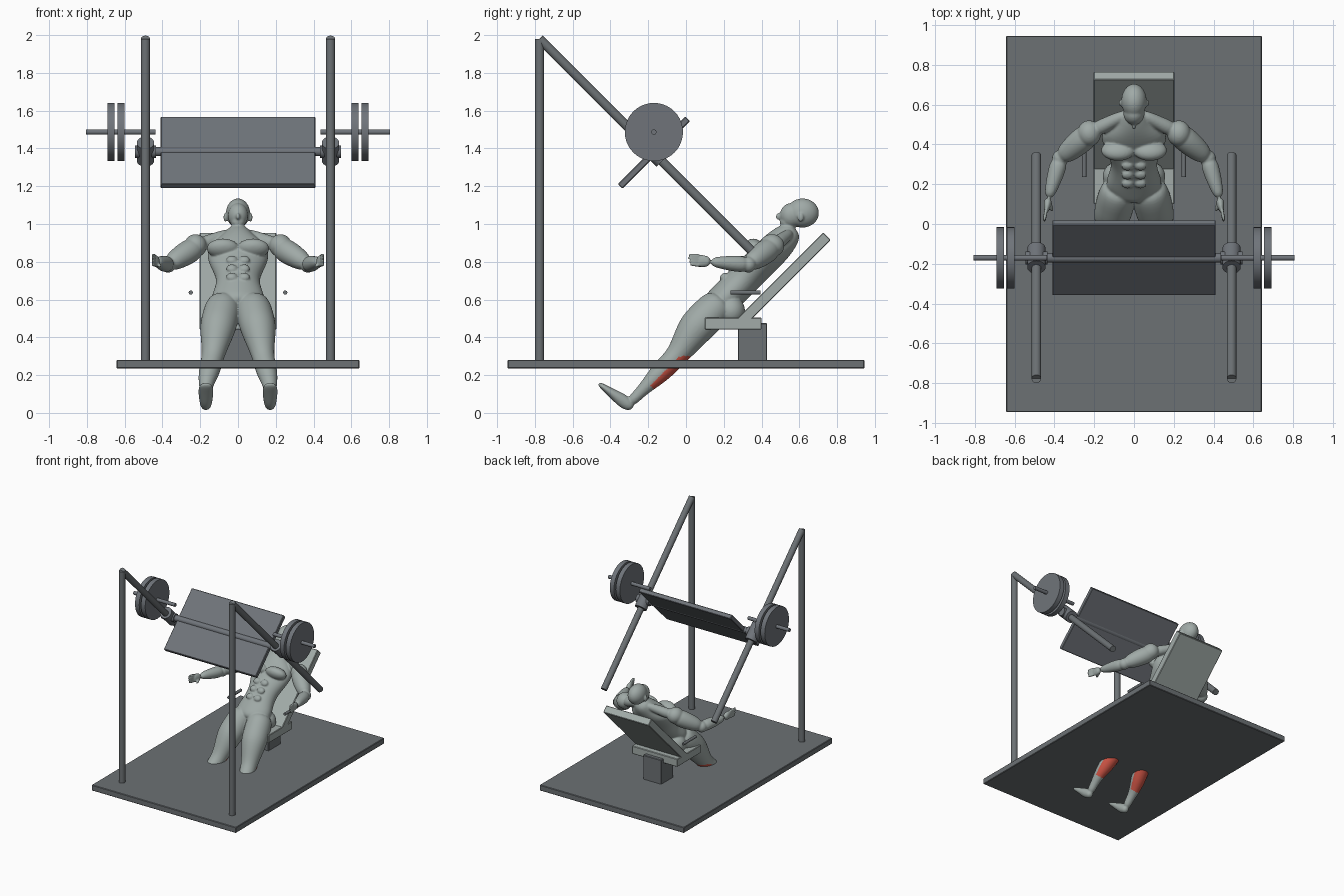
import bpy, bmesh, math
from mathutils import Vector, Matrix

if "Cube" in bpy.data.objects:
    bpy.data.objects.remove(bpy.data.objects["Cube"], do_unlink=True)


def material(name, red, green, blue):
    mat = bpy.data.materials.new(name)
    mat.use_nodes = True
    mat.diffuse_color = (red, green, blue, 1)
    shader = mat.node_tree.nodes["Principled BSDF"]
    shader.inputs["Base Color"].default_value = mat.diffuse_color
    return mat


frame_grey = material("frame grey", 0.15, 0.165, 0.175)
sled_steel = material("sled steel", 0.16, 0.175, 0.195)
pad_grey = material("pad grey green", 0.36, 0.41, 0.395)
figure_grey = material("figure grey green", 0.35, 0.4, 0.385)
calf_red = material("calf red", 0.62, 0.09, 0.06)


def finish(bm, name, mat):
    mesh = bpy.data.meshes.new(name)
    bmesh.ops.recalc_face_normals(bm, faces=bm.faces)
    bm.to_mesh(mesh)
    bm.free()
    mesh.materials.append(mat)
    obj = bpy.data.objects.new(name, mesh)
    bpy.context.scene.collection.objects.link(obj)
    return obj


def box(name, center, size, mat, tilt=0):
    bm = bmesh.new()
    bmesh.ops.create_cube(bm, size=1, matrix=Matrix.Diagonal((*size, 1)))
    bmesh.ops.bevel(bm, geom=bm.edges[:], offset=0.004, segments=1, affect='EDGES')
    obj = finish(bm, name, mat)
    obj.location = center
    obj.rotation_euler.x = math.radians(tilt)


def rod(name, start, end, radius, mat):
    start, end = Vector(start), Vector(end)
    axis = end - start
    bm = bmesh.new()
    bmesh.ops.create_cone(bm, cap_ends=True, segments=40, radius1=radius,
                          radius2=radius, depth=axis.length)
    obj = finish(bm, name, mat)
    obj.location = (start + end) / 2
    obj.rotation_euler = axis.to_track_quat('Z', 'Y').to_euler()
    bpy.ops.object.select_all(action='DESELECT')
    bpy.context.view_layer.objects.active = obj
    obj.select_set(True)
    bpy.ops.object.shade_smooth_by_angle()


# Platform, seat and backrest
box("platform", (0, 0, 0.258), (1.285, 1.89, 0.046), frame_grey)
box("seat_post", (0, 0.352, 0.375), (0.16, 0.155, 0.2), frame_grey)
box("seat", (0, 0.25, 0.473), (0.405, 0.3, 0.064), pad_grey)
box("backrest", (0, 0.518, 0.707), (0.405, 0.645, 0.057), pad_grey, tilt=45)

# Frame, collars and weights on both sides
sled_y, sled_z, bar_z = -0.17, 1.383, 1.487
tube = 0.024
for side, sign in (("left", 1), ("right", -1)):
    x = 0.49 * sign
    top = Vector((x, -0.775, 1.98))
    slope = Vector((0, 1, -1))
    rod(side + "_post", (x, top.y, 0.27), top, tube, frame_grey)
    rod(side + "_rail", top, top + slope * 1.12, tube, frame_grey)
    middle = Vector((x, sled_y, sled_z))
    rod(side + "_collar", middle - slope * 0.047, middle + slope * 0.047, 0.046, sled_steel)
    across = Vector((0.056 * sign, 0, 0))
    rod(side + "_collar_hub", middle - across, middle + across, 0.033, sled_steel)

    def on_bar(distance):
        return Vector((distance * sign, sled_y, bar_z))

    rod(side + "_weight_bar", on_bar(0.437), on_bar(0.805), 0.014, sled_steel)
    for place, inner in (("inner", 0.6), ("outer", 0.653)):
        rod(f"{side}_{place}_weight", on_bar(inner), on_bar(inner + 0.037), 0.154, sled_steel)
    handle = Vector((0.25 * sign, 0.235, 0.637))
    rod(side + "_handle", handle, handle + Vector((0, 0.16, 0)), 0.011, frame_grey)

# Sliding foot plate
box("foot_plate", (0, sled_y, sled_z - 0.005), (0.82, 0.505, 0.034), sled_steel, tilt=45)
rod("cross_bar", (-0.54, sled_y, sled_z), (0.54, sled_y, sled_z), tube, sled_steel)

# Figure: overlapping tapered forms, fused afterwards
body = bmesh.new()


def along(start, end, count):
    return [start.lerp(end, i / (count - 1)) for i in range(count)]


def reclined(x, y, lift=0.0):
    """Point on the leaning body axis, raised by lift."""
    return Vector((x, y, y + 0.4 + lift))


def limb(centers, widths, depths=None, sides=12):
    rings = []
    last = len(centers) - 1
    for i, center in enumerate(centers):
        axis = (centers[min(i + 1, last)] - centers[max(i - 1, 0)]).normalized()
        across = Vector((1, 0, 0))
        across = (across - axis * across.dot(axis)).normalized() * widths[i]
        front = axis.cross(across.normalized()) * (depths or widths)[i]
        angles = [math.tau * k / sides for k in range(sides)]
        rings.append([body.verts.new(center + across * math.cos(a) + front * math.sin(a))
                      for a in angles])
    for lower, upper in zip(rings, rings[1:]):
        for k in range(sides):
            body.faces.new((lower[k - 1], lower[k], upper[k], upper[k - 1]))
    body.faces.new(rings[0])
    body.faces.new(rings[-1])


def blob(center, size, tilt=0):
    turn = Matrix.Rotation(math.radians(tilt), 4, 'X')
    matrix = Matrix.Translation(center) @ turn @ Matrix.Diagonal((*size, 1))
    bmesh.ops.create_uvsphere(body, u_segments=16, v_segments=10, radius=1, matrix=matrix)


# Leg: knees drift outward and sag below the body axis
leg_widths = (0.08, 0.1, 0.1, 0.1, 0.08, 0.06, 0.06, 0.055, 0.04, 0.03, 0.03)
leg_path = []
for i in range(len(leg_widths)):
    y = 0.2 - i / 20
    sag = min(0.05, max(0, 0.05 - y) / 2)
    leg_path.append(reclined(min(0.17, 0.12 - y / 4), y, -sag))
limb(leg_path, leg_widths)

# Foot, from heel to toes
heel, toes = Vector((0.17, -0.28, 0.025)), Vector((0.17, -0.465, 0.157))
limb(along(heel, toes, 5), (0.025, 0.035, 0.04, 0.043, 0.034), (0.025, 0.04, 0.03, 0.02, 0.012))

# Arm and hand
shoulder, elbow = Vector((0.21, 0.465, 0.885)), Vector((0.37, 0.33, 0.785))
wrist, knuckles = Vector((0.43, 0.13, 0.8)), Vector((0.44, 0.06, 0.806))
limb(along(shoulder, elbow, 4), (0.06, 0.068, 0.06, 0.043))
limb(along(elbow, wrist, 4), (0.045, 0.045, 0.036, 0.024))
limb(along(wrist, knuckles, 3), (0.022, 0.019, 0.014), (0.025, 0.034, 0.035))
blob(elbow, (0.043, 0.043, 0.043))
for finger in range(4):
    root = knuckles + Vector((0, 0.02, 0.017 * (finger - 1.5)))
    tip = root + Vector((0.012, -0.075 + 0.006 * abs(finger - 2), 0.006))
    limb(along(root, tip, 3), (0.01, 0.01, 0.008), sides=8)
limb(along(wrist, knuckles - Vector((0.03, 0, 0.035)), 3), (0.012, 0.012, 0.008), sides=8)

# Shoulder, chest, stomach and hip muscles
blob(shoulder + Vector((0.015, -0.01, 0)), (0.062, 0.068, 0.062))
limb(along(reclined(0.03, 0.555), shoulder, 3), (0.03, 0.035, 0.045))
blob(reclined(0.08, 0.37, 0.1), (0.088, 0.062, 0.045), tilt=-45)
blob(reclined(0.08, 0.24, -0.1), (0.08, 0.075, 0.08))
for row in range(3):
    blob(reclined(0.033, 0.2 + 0.045 * row, 0.12), (0.03, 0.026, 0.018), tilt=45)

# Ear
blob((0.067, 0.607, 1.035), (0.01, 0.017, 0.024))

# Mirror the limbs and muscles to the other side
twin = bmesh.ops.duplicate(body, geom=body.verts[:] + body.edges[:] + body.faces[:])["geom"]
bmesh.ops.scale(body, vec=(-1, 1, 1), verts=[g for g in twin if isinstance(g, bmesh.types.BMVert)])

# Torso from hips to neck
torso_widths = (0.11, 0.155, 0.13, 0.115, 0.14, 0.17, 0.17, 0.08, 0.05)
limb(along(reclined(0, 0.14), reclined(0, 0.58), len(torso_widths)),
     torso_widths, [min(width, 0.09) for width in torso_widths])

# Head: skull, face, jaw and nose
blob((0, 0.617, 1.058), (0.066, 0.09, 0.078))
blob((0, 0.555, 1.045), (0.055, 0.06, 0.066))
blob((0, 0.53, 1.01), (0.038, 0.035, 0.026))
blob((0, 0.49, 1.04), (0.011, 0.016, 0.018))

# Fuse and soften the figure
rough = finish(body, "figure_base", figure_grey)
rough.modifiers.new("round", 'SUBSURF').levels = 2
fuse = rough.modifiers.new("fuse", 'REMESH')
fuse.mode = 'VOXEL'
fuse.voxel_size = 0.006
rough.modifiers.new("soften", 'SMOOTH').iterations = 3
bpy.context.view_layer.update()
graph = bpy.context.evaluated_depsgraph_get()
mesh = bpy.data.meshes.new_from_object(rough.evaluated_get(graph))
bpy.data.objects.remove(rough, do_unlink=True)
bpy.context.scene.collection.objects.link(bpy.data.objects.new("figure", mesh))

# Red calves on the back of the lower legs
mesh.materials.clear()
mesh.materials.append(figure_grey)
mesh.materials.append(calf_red)
for face in mesh.polygons:
    x, y, z = face.center
    face.use_smooth = True
    face.material_index = int(z < 0.3 and y + z > -0.045 and y - z > -0.335)
